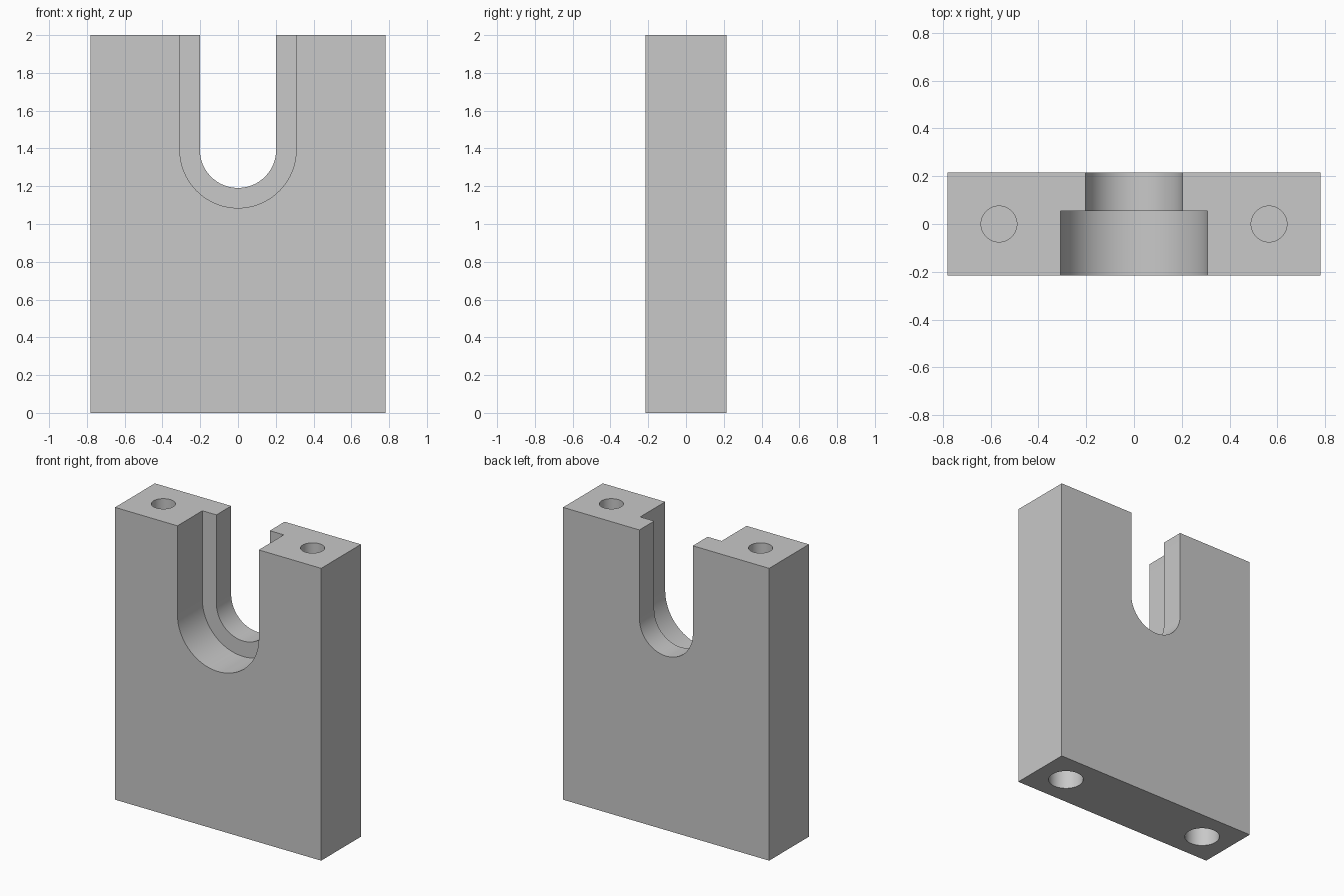
import bpy
import bmesh
from math import cos, sin, pi, radians
from mathutils import Vector

WIDTH, DEPTH, HEIGHT = 1.56, 0.43, 2.0
SLOT_Z = 1.393      # centre height of the slot arcs
HOLE_X = 0.565      # hole distance from the middle

cube = bpy.data.objects.get("Cube")
if cube:
    bpy.data.objects.remove(cube, do_unlink=True)

grey = bpy.data.materials.new("plain grey")
grey.use_nodes = True
colour = (0.58, 0.58, 0.58, 1.0)
grey.diffuse_color = colour
grey.node_tree.nodes["Principled BSDF"].inputs["Base Color"].default_value = colour


def extrude(name, points, direction):
    """Solid made by sweeping a flat outline along a direction."""
    bm = bmesh.new()
    face = bm.faces.new([bm.verts.new(p) for p in points])
    swept = bmesh.ops.extrude_face_region(bm, geom=[face], use_keep_orig=True)
    moved = [e for e in swept["geom"] if isinstance(e, bmesh.types.BMVert)]
    bmesh.ops.translate(bm, verts=moved, vec=Vector(direction))
    bmesh.ops.recalc_face_normals(bm, faces=bm.faces)
    mesh = bpy.data.meshes.new(name)
    bm.to_mesh(mesh)
    bm.free()
    obj = bpy.data.objects.new(name, mesh)
    bpy.context.collection.objects.link(obj)
    mesh.materials.append(grey)
    return obj


def slot_cutter(name, radius, y0, y1):
    """U-shaped cutter, open at the top."""
    n = 48
    arc = [(radius * cos(pi + pi * i / n), y0, SLOT_Z + radius * sin(pi + pi * i / n))
           for i in range(n + 1)]
    top = [(radius, y0, HEIGHT + 0.2), (-radius, y0, HEIGHT + 0.2)]
    return extrude(name, arc + top, (0, y1 - y0, 0))


def hole_cutter(name, x, radius, z0, z1):
    n = 48
    ring = [(x + radius * cos(2 * pi * i / n), radius * sin(2 * pi * i / n), z0)
            for i in range(n)]
    return extrude(name, ring, (0, 0, z1 - z0))


# Main block
hx, hy = WIDTH / 2, DEPTH / 2
block = extrude("slotted_block",
                [(-hx, -hy, 0), (hx, -hy, 0), (hx, hy, 0), (-hx, hy, 0)],
                (0, 0, HEIGHT))

# Stepped slot: wide at the front, narrow through to the back
cutters = [slot_cutter("wide_slot_cutter", 0.308, -0.4, 0.055),
           slot_cutter("narrow_slot_cutter", 0.202, -0.35, 0.4)]

# Blind holes: small in the top, larger in the underside
for side, x in (("right", -HOLE_X), ("left", HOLE_X)):
    cutters.append(hole_cutter(side + "_top_hole_cutter", x, 0.075, HEIGHT - 0.4, HEIGHT + 0.1))
    cutters.append(hole_cutter(side + "_bottom_hole_cutter", x, 0.11, -0.1, 0.4))

bpy.ops.object.select_all(action="DESELECT")
bpy.context.view_layer.objects.active = block
block.select_set(True)
for cutter in cutters:
    cutter.hide_render = True
    cut = block.modifiers.new(cutter.name, "BOOLEAN")
    cut.operation = "DIFFERENCE"
    cut.solver = "EXACT"
    cut.object = cutter
    bpy.ops.object.modifier_apply(modifier=cut.name)
    bpy.data.objects.remove(cutter, do_unlink=True)

bpy.ops.object.shade_smooth_by_angle(angle=radians(30))
